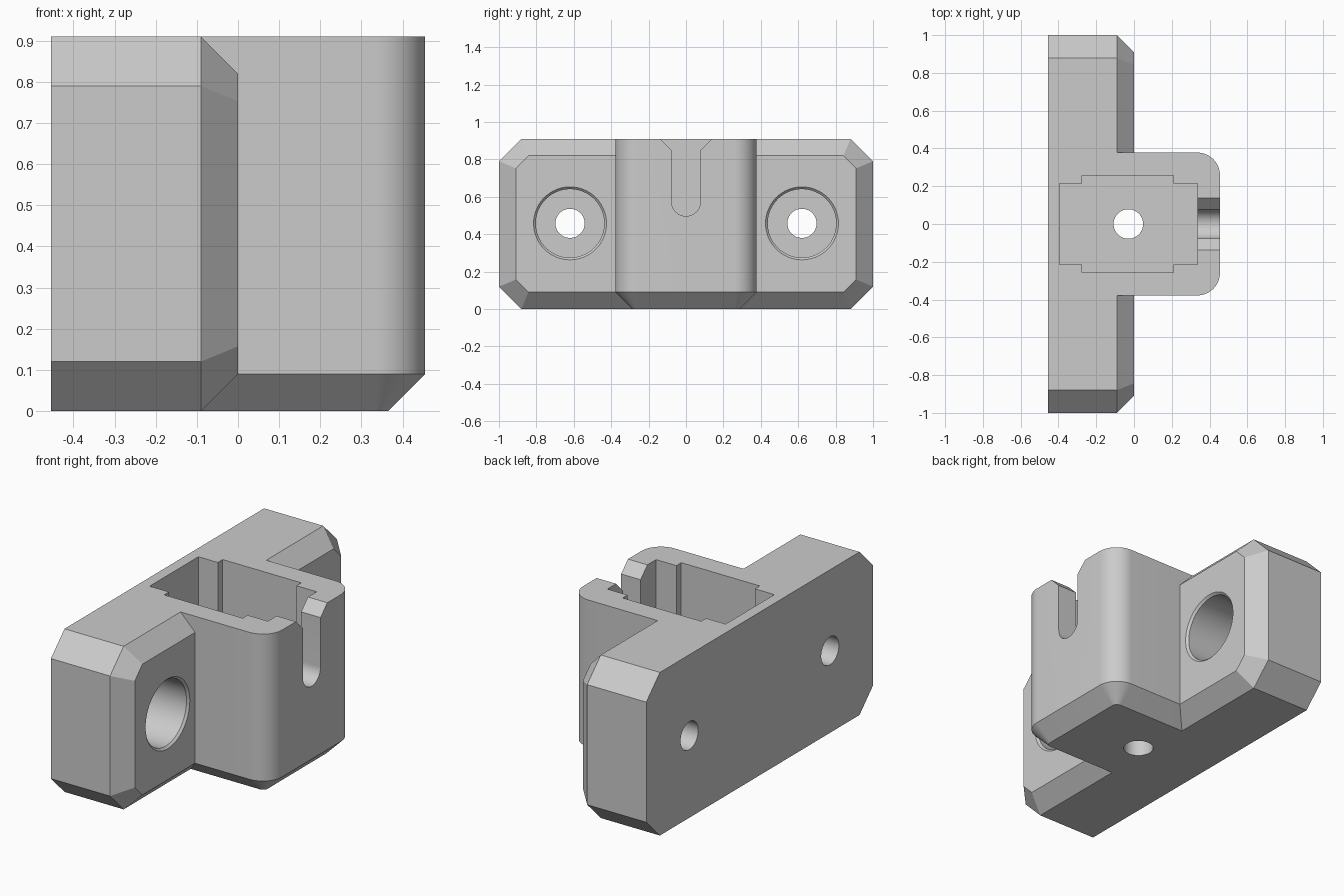
import bpy, bmesh
from math import cos, sin, pi, tan

if "Cube" in bpy.data.objects:
    bpy.data.objects.remove(bpy.data.objects["Cube"], do_unlink=True)

BACK, FRONT, H = -0.455, 0.455, 0.91   # depth limits and height
MID, BEV, WALL = H / 2, 0.09, 0.12     # mid height, bevel, wall thickness
BLOCK_W, BORE_Y, HOLE_R = 0.378, 0.62, 0.078

grey = bpy.data.materials.new("light grey")
grey.use_nodes = True
colour = (0.6, 0.6, 0.6, 1)
grey.diffuse_color = colour
grey.node_tree.nodes["Principled BSDF"].inputs["Base Color"].default_value = colour


def loft(name, rings):
    """Closed solid through rings that share a point count."""
    bm = bmesh.new()
    loops = [[bm.verts.new(p) for p in ring] for ring in rings]
    for a, b in zip(loops, loops[1:]):
        for i in range(len(a)):
            j = (i + 1) % len(a)
            bm.faces.new((a[i], a[j], b[j], b[i]))
    bm.faces.new(loops[0])
    bm.faces.new(loops[-1])
    bmesh.ops.recalc_face_normals(bm, faces=bm.faces)
    mesh = bpy.data.meshes.new(name)
    bm.to_mesh(mesh)
    bm.free()
    mesh.materials.append(grey)
    obj = bpy.data.objects.new(name, mesh)
    bpy.context.collection.objects.link(obj)
    return obj


def combine(target, other, operation):
    mod = target.modifiers.new(operation, "BOOLEAN")
    mod.operation, mod.object, mod.solver = operation, other, "EXACT"
    bpy.context.view_layer.objects.active = target
    bpy.ops.object.modifier_apply(modifier=mod.name)
    bpy.data.objects.remove(other, do_unlink=True)


def octagon(x, inset):
    """Cut-corner outline of the plate, offset inwards by inset."""
    w, h = 1 - inset, MID - inset
    c = WALL - inset * (2 - 2 ** 0.5)
    quarter = [(w, h - c), (w - c, h)]
    half = quarter + [(-y, z) for y, z in reversed(quarter)]
    return [(x, y, MID + z) for y, z in half + [(-y, -z) for y, z in half]]


def rounded(z, inset):
    """Block outline with two rounded front corners."""
    r, x, w = WALL - inset, FRONT - WALL, BLOCK_W - WALL
    arc = [(x + r * cos(a), w + r * sin(a)) for a in [pi / 2 * i / 16 for i in range(17)]]
    pts = [(x_, -y) for x_, y in reversed(arc)] + arc
    side = BLOCK_W - inset
    return [(-0.3, -side, z)] + [(a, b, z) for a, b in pts] + [(-0.3, side, z)]


def disc(r, axis, at, centre):
    ring = []
    for i in range(64):
        u, v = r * cos(pi * i / 32) + centre[0], r * sin(pi * i / 32) + centre[1]
        ring.append((at, u, v) if axis == "x" else (u, v, at))
    return ring


def box(name, x0, x1, w, z0, z1):
    return loft(name, [[(x0, -w, z), (x1, -w, z), (x1, w, z), (x0, w, z)] for z in (z0, z1)])


# Mounting plate with a bevelled front, joined to the housing block
bracket = loft("bracket", [octagon(BACK, 0), octagon(-BEV, 0), octagon(0, BEV)])
block = loft("housing_block", [rounded(0, BEV), rounded(BEV, 0), rounded(H, 0)])
combine(bracket, block, "UNION")

# Stepped pocket, open at the top
pocket = box("pocket", -0.395, FRONT - WALL, 0.215, WALL, H + 0.1)
combine(pocket, box("pocket_middle", -0.275, 0.21, 0.258, WALL, H + 0.1), "UNION")
combine(bracket, pocket, "DIFFERENCE")

# Drain hole in the pocket floor
combine(bracket, loft("floor_hole", [disc(HOLE_R, "z", z, (-0.03, 0)) for z in (-0.1, 0.3)]),
        "DIFFERENCE")

# Round-ended slot with a flared mouth in the front wall
low, flare = 0.575, 0.06
arc = [(HOLE_R * cos(pi + pi * i / 24), low + HOLE_R * sin(pi + pi * i / 24)) for i in range(25)]
outline = arc + [(HOLE_R, H - flare), (HOLE_R + flare, H), (HOLE_R + flare, H + 0.1),
                 (-HOLE_R - flare, H + 0.1), (-HOLE_R - flare, H), (-HOLE_R, H - flare)]
combine(bracket, loft("cable_slot", [[(x, y, z) for y, z in outline] for x in (0.25, 0.6)]),
        "DIFFERENCE")

# Counterbored screw holes with a small rim bevel
for side in (-1, 1):
    c = (side * BORE_Y, MID + 0.003)
    bore = [disc(r, "x", x, c) for r, x in
            ((HOLE_R, BACK - 0.1), (HOLE_R, BACK + WALL), (0.183, BACK + WALL),
             (0.183, -0.012), (0.195, 0), (0.195, 0.1))]
    combine(bracket, loft("screw_bore", bore), "DIFFERENCE")

# Clean up and shade: smooth rounds, crisp edges
bm = bmesh.new()
bm.from_mesh(bracket.data)
bmesh.ops.remove_doubles(bm, verts=bm.verts, dist=0.0001)
bm.to_mesh(bracket.data)
bm.free()
bpy.ops.object.select_all(action="DESELECT")
bracket.select_set(True)
bpy.context.view_layer.objects.active = bracket
bpy.ops.object.shade_smooth_by_angle(angle=pi / 7)
